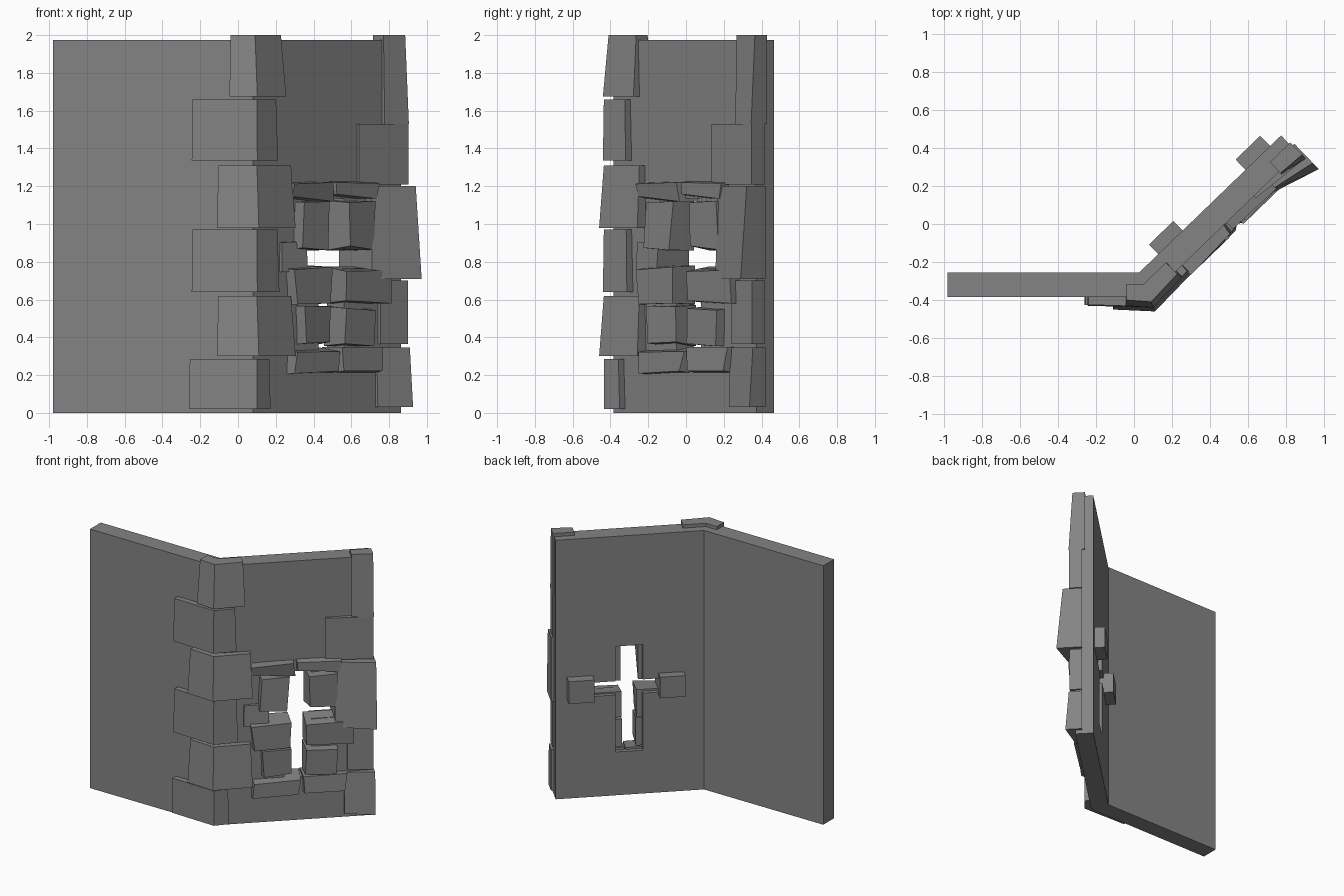
import bpy, bmesh, math, random
from mathutils import Vector

random.seed(4)
cube = bpy.data.objects.get("Cube")
if cube:
    bpy.data.objects.remove(cube, do_unlink=True)

grey = bpy.data.materials.new("stone_grey")
grey.use_nodes = True
grey.diffuse_color = (0.23, 0.23, 0.23, 1)
grey.node_tree.nodes["Principled BSDF"].inputs["Base Color"].default_value = (0.23, 0.23, 0.23, 1)

# Wall frame: the slanted wall starts at the outer corner and runs along ALONG
TURN = math.radians(44)
CORNER = Vector((0.08, -0.385, 0))
ALONG = Vector((math.cos(TURN), math.sin(TURN), 0))
OUT = Vector((math.sin(TURN), -math.cos(TURN), 0))
THICK, HEIGHT, LENGTH, LEFT_END = 0.13, 1.975, 1.09, -0.98


def on_wall(s, n, z):
    """Point s along the slanted wall, n out of its face, z up."""
    return CORNER + ALONG * s + OUT * n + Vector((0, 0, z))


def mitre(n, z):
    """Point on the bend line, n out of both faces."""
    return CORNER + Vector((n * math.tan(TURN / 2), -n, z))


def prism(name, lower, upper):
    """Solid between two rings with the same number of points."""
    bm = bmesh.new()
    a = [bm.verts.new(p) for p in lower]
    b = [bm.verts.new(p) for p in upper]
    bm.faces.new(a)
    bm.faces.new(b)
    for i in range(len(a)):
        j = (i + 1) % len(a)
        bm.faces.new((a[i], a[j], b[j], b[i]))
    bmesh.ops.recalc_face_normals(bm, faces=bm.faces)
    mesh = bpy.data.meshes.new(name)
    bm.to_mesh(mesh)
    bm.free()
    mesh.materials.append(grey)
    obj = bpy.data.objects.new(name, mesh)
    bpy.context.collection.objects.link(obj)
    return obj


def block(name, s0, s1, z0, z1, out_l, out_r, back=-0.1, flare=0.0, taper=0.0, rough=0.0):
    """Stone in the slanted wall; flare pushes the lower right out, taper shrinks the face."""
    def jig():
        return random.uniform(-rough, rough)

    def ring(z, inner_z, extra):
        return [on_wall(s0, back, z), on_wall(s1, back, z),
                on_wall(s1 - taper + jig(), out_r + extra + jig(), inner_z + jig()),
                on_wall(s0 + taper + jig(), out_l + extra / 3 + jig(), inner_z + jig())]
    return prism(name, ring(z0, z0 + taper, flare), ring(z1, z1 - taper, 0))


# Bent wall
def wall_ring(z):
    front, rear = CORNER.y, CORNER.y + THICK
    return [Vector((LEFT_END, front, z)), mitre(0, z), on_wall(LENGTH, 0, z),
            on_wall(LENGTH, -THICK, z), mitre(-THICK, z), Vector((LEFT_END, rear, z))]


wall = prism("wall", wall_ring(0), wall_ring(HEIGHT))

# Cross-shaped opening
for name, s0, s1, z0, z1 in (("slit_cutter", 0.48, 0.67, 0.33, 1.135),
                             ("arm_cutter", 0.34, 0.85, 0.765, 0.87)):
    cutter = block(name, s0, s1, z0, z1, 0.3, 0.3, back=-0.4)
    cutter.hide_render = True
    mod = wall.modifiers.new(name, "BOOLEAN")
    mod.operation = "DIFFERENCE"
    mod.solver = "EXACT"
    mod.object = cutter
    bpy.context.view_layer.objects.active = wall
    bpy.ops.object.modifier_apply(modifier=name)
    bpy.data.objects.remove(cutter, do_unlink=True)


# Quoins folded round the bend: left end, right end, bottom, top, lower and upper projection
def quoin_ring(x, s, n, z):
    deep = -0.07
    return [Vector((x, CORNER.y - n + 0.01, z)), mitre(n, z), on_wall(s, n - 0.01, z),
            on_wall(s, deep, z), mitre(deep, z), Vector((x, CORNER.y - deep, z))]


QUOINS = ((-0.26, 0.09, 0.02, 0.285, 0.05, 0.05), (-0.11, 0.25, 0.3, 0.62, 0.075, 0.05),
          (-0.245, 0.15, 0.64, 0.97, 0.055, 0.05), (-0.11, 0.25, 0.98, 1.31, 0.075, 0.05),
          (-0.245, 0.14, 1.335, 1.66, 0.055, 0.05), (-0.045, 0.2, 1.675, 2.0, 0.055, 0.025))
for i, (x, s, z0, z1, low, high) in enumerate(QUOINS):
    prism(f"corner_quoin_{i + 1}", quoin_ring(x, s, low, z0), quoin_ring(x + 0.005, s - 0.01, high, z1))

# Stones at the free end of the slanted wall
block("end_stone_1", 0.9, 1.11, 0.03, 0.345, 0.01, 0.045, back=-0.05, flare=0.025)
block("end_stone_2", 0.92, 1.1, 0.365, 0.7, 0.02, 0.04, back=-0.05)
block("end_stone_3", 0.83, 1.11, 0.71, 1.2, 0.035, 0.09, back=-0.05, flare=0.045)
block("end_stone_4", 0.765, 1.1, 1.21, 1.53, 0.015, 0.045, back=-0.05)
block("end_stone_5", 0.95, 1.1, 1.53, 2.0, 0.01, 0.02, back=-0.07, flare=0.028)

# Blocks passing through the wall at the ends of the arm
block("left_through_block", 0.19, 0.37, 0.75, 0.91, 0.02, 0.03, back=-0.2, rough=0.008)
block("right_through_block", 0.83, 1.01, 0.755, 0.925, 0.02, 0.03, back=-0.205)

# Rough stones framing the opening: name, left, right, bottom, top
FRAME = (("lintel_left", 0.23, 0.56, 1.12, 1.225), ("lintel_right", 0.56, 0.88, 1.135, 1.24),
         ("upper_jamb_left", 0.3, 0.51, 0.86, 1.12), ("upper_jamb_right", 0.63, 0.86, 0.86, 1.125),
         ("middle_jamb_left", 0.24, 0.52, 0.575, 0.78), ("middle_jamb_right", 0.625, 0.96, 0.58, 0.775),
         ("lower_jamb_left", 0.31, 0.525, 0.355, 0.57), ("lower_jamb_right", 0.62, 0.85, 0.355, 0.565),
         ("sill_left", 0.25, 0.595, 0.2, 0.345), ("sill_right", 0.605, 0.92, 0.2, 0.35))
for name, s0, s1, z0, z1 in FRAME:
    block(name, s0, s1, z0, z1, 0.055, 0.055, back=-0.1, taper=0.012, rough=0.014)
